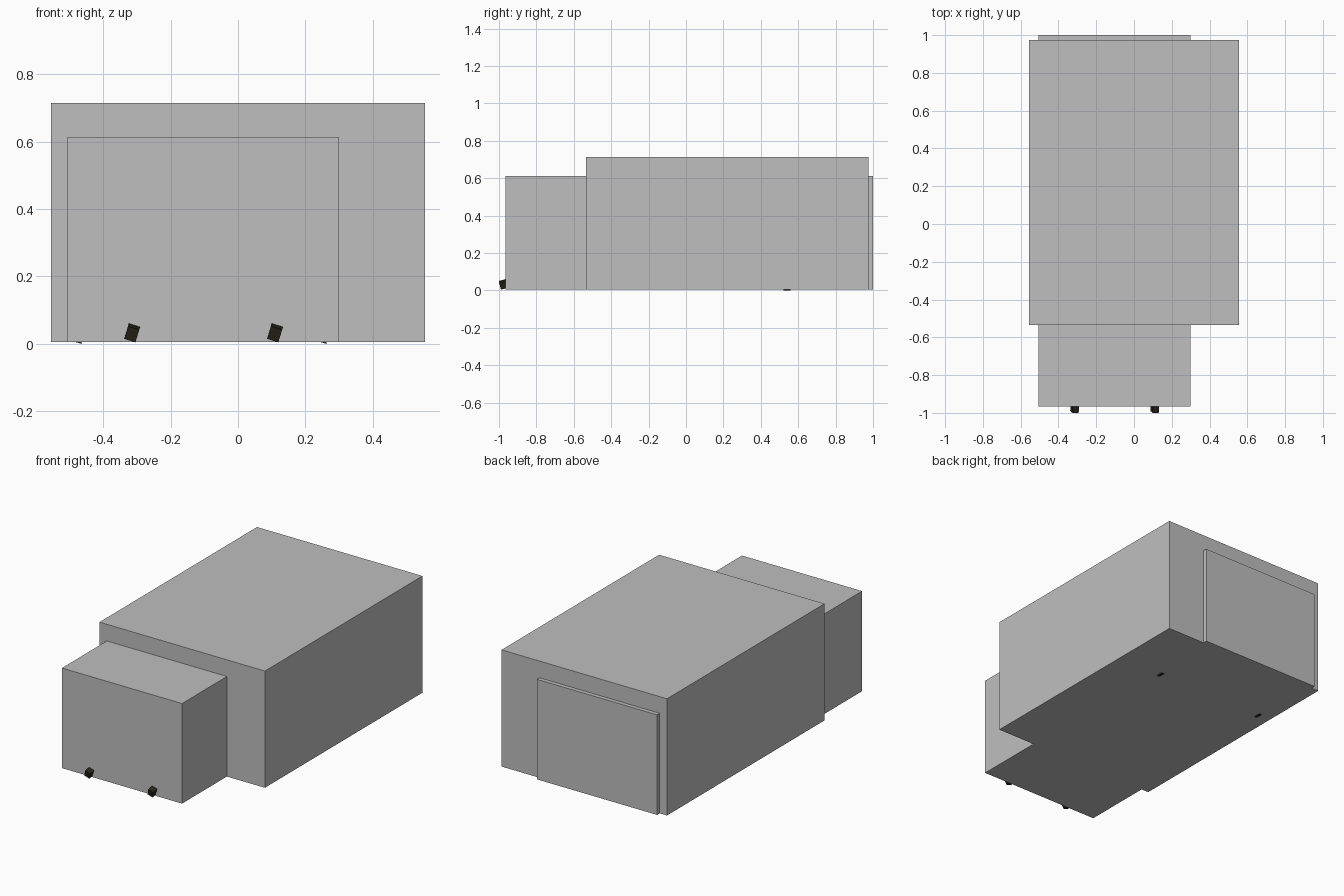
import bpy
import math
from mathutils import Matrix, Euler

if "Cube" in bpy.data.objects:
    bpy.data.objects.remove(bpy.data.objects["Cube"])


def material(name, rgb):
    m = bpy.data.materials.new(name)
    m.diffuse_color = (*rgb, 1.0)
    m.use_nodes = True
    m.node_tree.nodes["Principled BSDF"].inputs["Base Color"].default_value = m.diffuse_color
    return m


grey = material("light_grey", (0.52, 0.52, 0.52))
dark = material("dark_brown", (0.022, 0.017, 0.010))


def box(name, low, high, mat, tilt=(0, 0, 0)):
    """Box between two corners, optionally tilted about its centre (degrees)."""
    centre = [(a + b) / 2 for a, b in zip(low, high)]
    size = [b - a for a, b in zip(low, high)]
    bpy.ops.mesh.primitive_cube_add(size=1)
    ob = bpy.context.object
    ob.name = name
    rot = Euler([math.radians(a) for a in tilt]).to_matrix().to_4x4()
    ob.data.transform(rot @ Matrix.Diagonal((*size, 1)))
    ob.location = centre
    ob.data.materials.append(mat)
    return ob


def stud(name, x, y, z, tilt):
    half = (0.0175, 0.02, 0.02)
    c = (x, y, z)
    box(name, [a - h for a, h in zip(c, half)],
        [a + h for a, h in zip(c, half)], dark, tilt)


# Wide main block and the long narrower block running through it
box("main_block", (-0.555, -0.535, 0.006), (0.555, 0.975, 0.714), grey)
box("long_block", (-0.506, -0.965, 0.006), (0.30, 1.0, 0.613), grey)

# Tilted studs at the front foot
for side, x in (("left", -0.314), ("right", 0.11)):
    stud("front_stud_" + side, x, -0.975, 0.033, (15, 17, 0))

# Studs whose lower edge just shows through the underside
for side, x in (("left", -0.476), ("right", 0.251)):
    stud("rear_stud_" + side, x, 0.54, 0.0242, (0, 17, 0))
